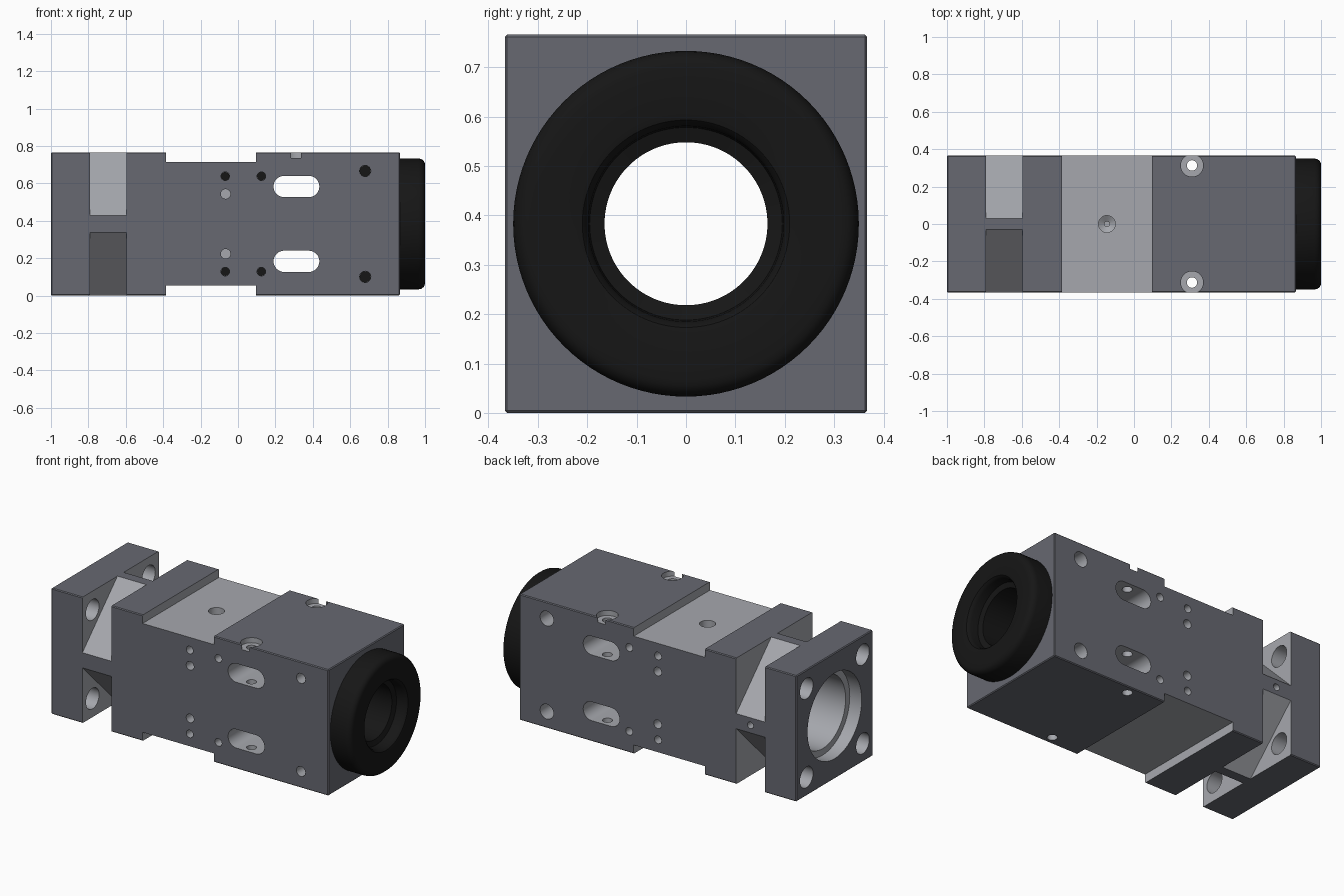
import bpy, bmesh
from math import cos, sin, pi, radians

if "Cube" in bpy.data.objects:
    bpy.data.objects.remove(bpy.data.objects["Cube"])

CZ = 0.383          # height of the bore axis
HY, HZ = 0.367, 0.383


def material(name, rgb):
    m = bpy.data.materials.new(name)
    m.diffuse_color = (*rgb, 1)
    m.use_nodes = True
    m.node_tree.nodes["Principled BSDF"].inputs["Base Color"].default_value = m.diffuse_color
    return m


DARK = material("anodised_grey", (0.135, 0.14, 0.165))
LIGHT = material("machined_grey", (0.38, 0.39, 0.42))
BLACK = material("black", (0.008, 0.008, 0.008))


def make_object(name, bm, mat):
    bmesh.ops.recalc_face_normals(bm, faces=bm.faces)
    me = bpy.data.meshes.new(name)
    bm.to_mesh(me)
    bm.free()
    me.materials.append(mat)
    ob = bpy.data.objects.new(name, me)
    bpy.context.collection.objects.link(ob)
    return ob


def on_axis(axis, a, b, t):
    return {'x': (t, a, b), 'y': (a, t, b), 'z': (a, b, t)}[axis]


def loft(name, sections, axis, mat):
    """Closed solid through (t, outline) sections along an axis."""
    bm = bmesh.new()
    loops = [[bm.verts.new(on_axis(axis, a, b, t)) for a, b in pts] for t, pts in sections]
    n = len(loops[0])
    for p, q in zip(loops, loops[1:]):
        for i in range(n):
            bm.faces.new((p[i], p[(i + 1) % n], q[(i + 1) % n], q[i]))
    bm.faces.new(loops[0])
    bm.faces.new(loops[-1])
    return make_object(name, bm, mat)


def circle(a, b, r, n=32):
    return [(a + r * cos(2 * pi * i / n), b + r * sin(2 * pi * i / n)) for i in range(n)]


def slot(x0, x1, z, r, n=16):
    right = [(x1 - r + r * cos(t), z + r * sin(t)) for t in [-pi / 2 + pi * i / n for i in range(n + 1)]]
    left = [(x0 + r - r * cos(t), z - r * sin(t)) for t in [-pi / 2 + pi * i / n for i in range(n + 1)]]
    return right + left


def cut(axis, *sections, mat=LIGHT):
    """Subtract a lofted cutter from the housing."""
    cutter = loft("cutter", sections, axis, mat)
    cutter.hide_render = True
    mod = housing.modifiers.new("cut", 'BOOLEAN')
    mod.operation, mod.solver, mod.object = 'DIFFERENCE', 'EXACT', cutter
    mod.material_mode = 'TRANSFER'
    bpy.context.view_layer.objects.active = housing
    bpy.ops.object.modifier_apply(modifier=mod.name)
    bpy.data.objects.remove(cutter)


def smooth(ob):
    bpy.ops.object.select_all(action='DESELECT')
    ob.select_set(True)
    bpy.context.view_layer.objects.active = ob
    bpy.ops.object.shade_smooth_by_angle(angle=radians(30))


# Housing block with small edge chamfers
bm = bmesh.new()
bmesh.ops.create_cube(bm, size=1)
for v in bm.verts:
    v.co = (-0.0675 + v.co.x * 1.865, v.co.y * 2 * HY, CZ + v.co.z * 2 * HZ)
bmesh.ops.bevel(bm, geom=bm.edges[:], offset=0.005, segments=1, affect='EDGES')
housing = make_object("housing", bm, DARK)

# Shallow recesses across top and bottom
for z0, z1 in ((0.715, 0.9), (-0.1, 0.053)):
    rect = [(-0.385, -0.5), (0.095, -0.5), (0.095, 0.5), (-0.385, 0.5)]
    cut('z', (z0, rect), (z1, rect))

# Diagonal corner pockets behind the flange, and flange bolt holes
for sy in (-1, 1):
    for sz in (-1, 1):
        tri = [(sy * a, CZ + sz * b) for a, b in ((0.413, 0), (0.5, 0.5), (0, 0.413))]
        cut('x', (-0.79, tri), (-0.595, tri))
        bolt = circle(sy * 0.27, CZ + sz * 0.27, 0.063)
        cut('x', (-1.1, bolt), (-0.7, bolt))

# Main bore with counterbore in the flange end
cut('x', (-1.1, circle(0, CZ, 0.26, 64)), (-0.92, circle(0, CZ, 0.26, 64)),
    (-0.92, circle(0, CZ, 0.22, 64)), (1.0, circle(0, CZ, 0.22, 64)))

# Slots right through the sides
for sz in (-1, 1):
    s = slot(0.19, 0.435, CZ + sz * 0.2, 0.057)
    cut('y', (-0.5, s), (0.5, s))

# Blind side holes, with black set screws in the deep ones
for sy in (-1, 1):
    end_r = 0.03 if sy < 0 else 0.045
    for sz in (-1, 1):
        for x, dz, r, depth, screw in ((-0.068, 0.255, 0.023, 0.13, True),
                                       (0.125, 0.255, 0.023, 0.13, True),
                                       (-0.066, 0.16, 0.026, 0.08, False),
                                       (0.68, 0.283, end_r, 0.13, True)):
            c = circle(x, CZ + sz * dz, r, 24)
            cut('y', (sy * 0.5, c), (sy * (HY - depth), c))
            if screw:
                c = circle(x, CZ + sz * dz, r * 0.99, 24)
                loft("set_screw", [(sy * (HY - depth + 0.02), c), (sy * (HY - depth), c)], 'y', BLACK)

# Small vent hole between the rear pockets
c = circle(-0.69, CZ, 0.02, 24)
cut('y', (0.5, c), (0.15, c))

# Counterbored vertical screw holes
for sy in (-1, 1):
    big, small = circle(0.31, sy * 0.313, 0.06), circle(0.31, sy * 0.313, 0.028)
    cut('z', (0.9, big), (0.735, big), (0.735, small), (-0.1, small))

# Drilled hole in the top recess
cut('z', (0.8, circle(-0.145, 0, 0.045)), (0.66, circle(-0.145, 0, 0.045)),
    (0.64, circle(-0.145, 0, 0.014)), (0.5, circle(-0.145, 0, 0.014)))
smooth(housing)

# Black end ring with its sleeve, turned from a (x, radius) profile
profile = [(0.45, 0.165), (0.45, 0.219), (0.866, 0.219), (0.866, 0.35), (0.965, 0.35),
           (0.98, 0.347), (0.992, 0.338), (0.998, 0.328), (1.0, 0.315), (1.0, 0.222),
           (0.997, 0.21), (0.988, 0.202), (0.975, 0.198), (0.93, 0.195), (0.92, 0.165)]
N = 96
bm = bmesh.new()
rings = [[bm.verts.new((x, r * cos(2 * pi * i / N), CZ + r * sin(2 * pi * i / N)))
          for i in range(N)] for x, r in profile]
for p, q in zip(rings, rings[1:] + rings[:1]):
    for i in range(N):
        j = (i + 1) % N
        bm.faces.new((p[i], p[j], q[j], q[i]))
smooth(make_object("end_ring", bm, BLACK))
